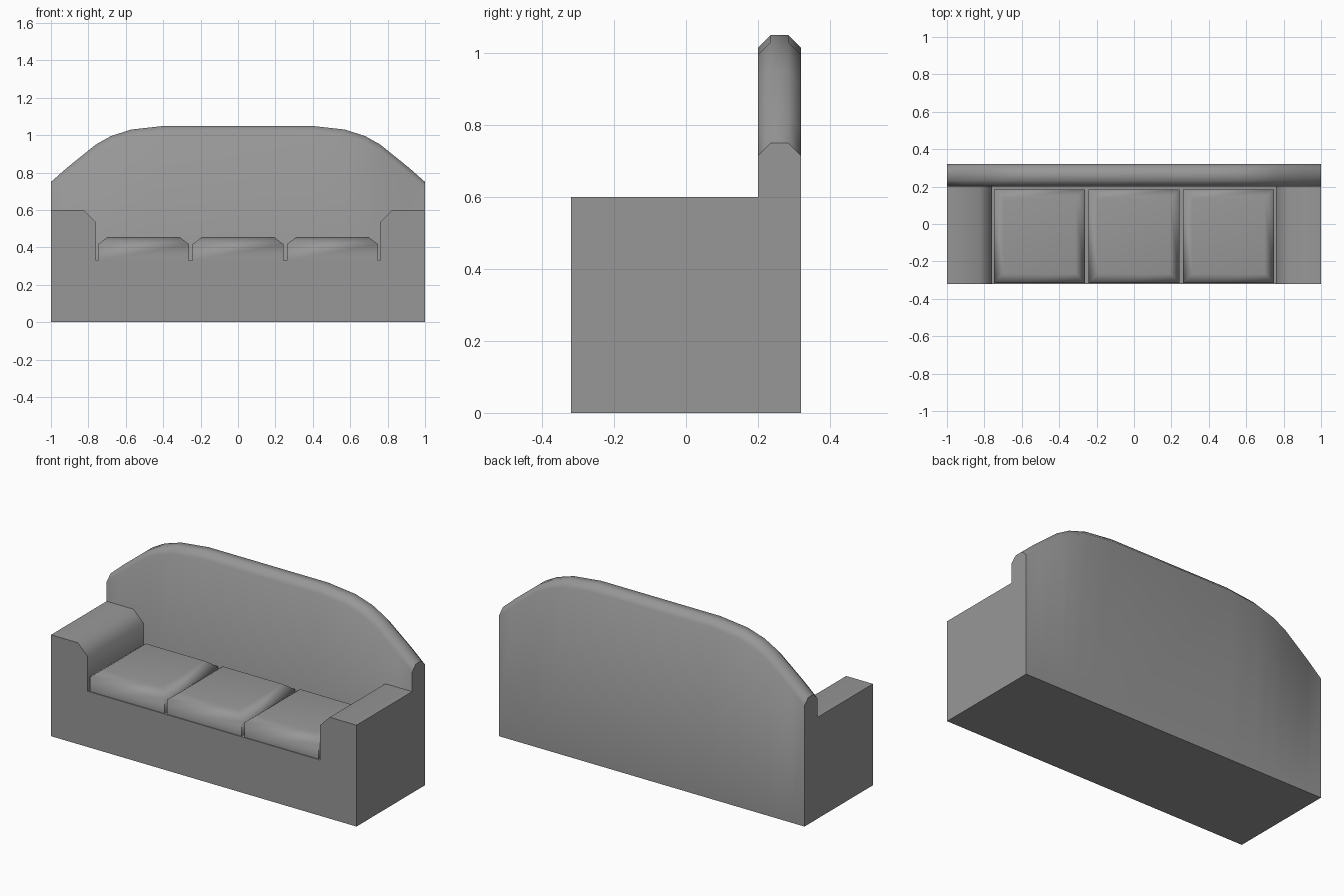
import bpy, bmesh, math

if "Cube" in bpy.data.objects:
    bpy.data.objects.remove(bpy.data.objects["Cube"])

grey = bpy.data.materials.new("dark_grey")
grey.diffuse_color = (0.31, 0.31, 0.31, 1)
grey.use_nodes = True
grey.node_tree.nodes["Principled BSDF"].inputs["Base Color"].default_value = grey.diffuse_color


def loft(name, rings, sharp_caps=True, weighted=False):
    """Skin a list of equal-length point rings, cap both ends, smooth soft edges."""
    bm = bmesh.new()
    rows = [[bm.verts.new(p) for p in ring] for ring in rings]
    n = len(rows[0])
    for a, b in zip(rows, rows[1:]):
        for i in range(n):
            j = (i + 1) % n
            bm.faces.new((a[i], a[j], b[j], b[i]))
    for cap in (bm.faces.new(rows[0]), bm.faces.new(rows[-1])):
        for edge in cap.edges:
            edge.smooth = not sharp_caps
    bmesh.ops.recalc_face_normals(bm, faces=bm.faces)
    mesh = bpy.data.meshes.new(name)
    bm.to_mesh(mesh)
    bm.free()
    mesh.materials.append(grey)
    obj = bpy.data.objects.new(name, mesh)
    bpy.context.collection.objects.link(obj)
    bpy.ops.object.select_all(action='DESELECT')
    bpy.context.view_layer.objects.active = obj
    obj.select_set(True)
    bpy.ops.object.shade_smooth_by_angle(angle=math.radians(62), keep_sharp_edges=True)
    if weighted:
        mod = obj.modifiers.new("flat_top", 'WEIGHTED_NORMAL')
        mod.keep_sharp = True
    return obj


def rect(x0, x1, y0, y1, z):
    return [(x0, y0, z), (x1, y0, z), (x1, y1, z), (x0, y1, z)]


# Base with both arms: mirrored front profile pushed front to back
half = [(1, 0), (1, 0.6), (0.825, 0.6), (0.76, 0.535), (0.76, 0.33)]
profile = half + [(-x, z) for x, z in reversed(half)]
loft("base_and_arms", [[(x, y, z) for x, z in profile] for y in (-0.32, 0.2)])

# Backrest: chamfered cross-section following the arched top
arch = [(1, 0.75), (0.915, 0.825), (0.76, 0.95), (0.68, 0.995),
        (0.57, 1.03), (0.39, 1.05)]
arch = [(-x, z) for x, z in arch] + arch[::-1]
loft("backrest", [[(x, 0.2, 0), (x, 0.2, z - 0.035), (x, 0.235, z),
                   (x, 0.285, z), (x, 0.32, z - 0.035), (x, 0.32, 0)]
                  for x, z in arch])

# Three seat cushions with sloped top edges
y0, y1, b = -0.315, 0.185, 0.05
for i, label in enumerate(("left", "middle", "right")):
    cx = (i - 1) * 0.505
    x0, x1 = cx - 0.243, cx + 0.243
    loft(label + "_cushion", [rect(x0, x1, y0, y1, 0.33),
                              rect(x0, x1, y0, y1, 0.417),
                              rect(x0 + b, x1 - b, y0 + b, y1 - b, 0.455)],
         sharp_caps=False, weighted=True)
